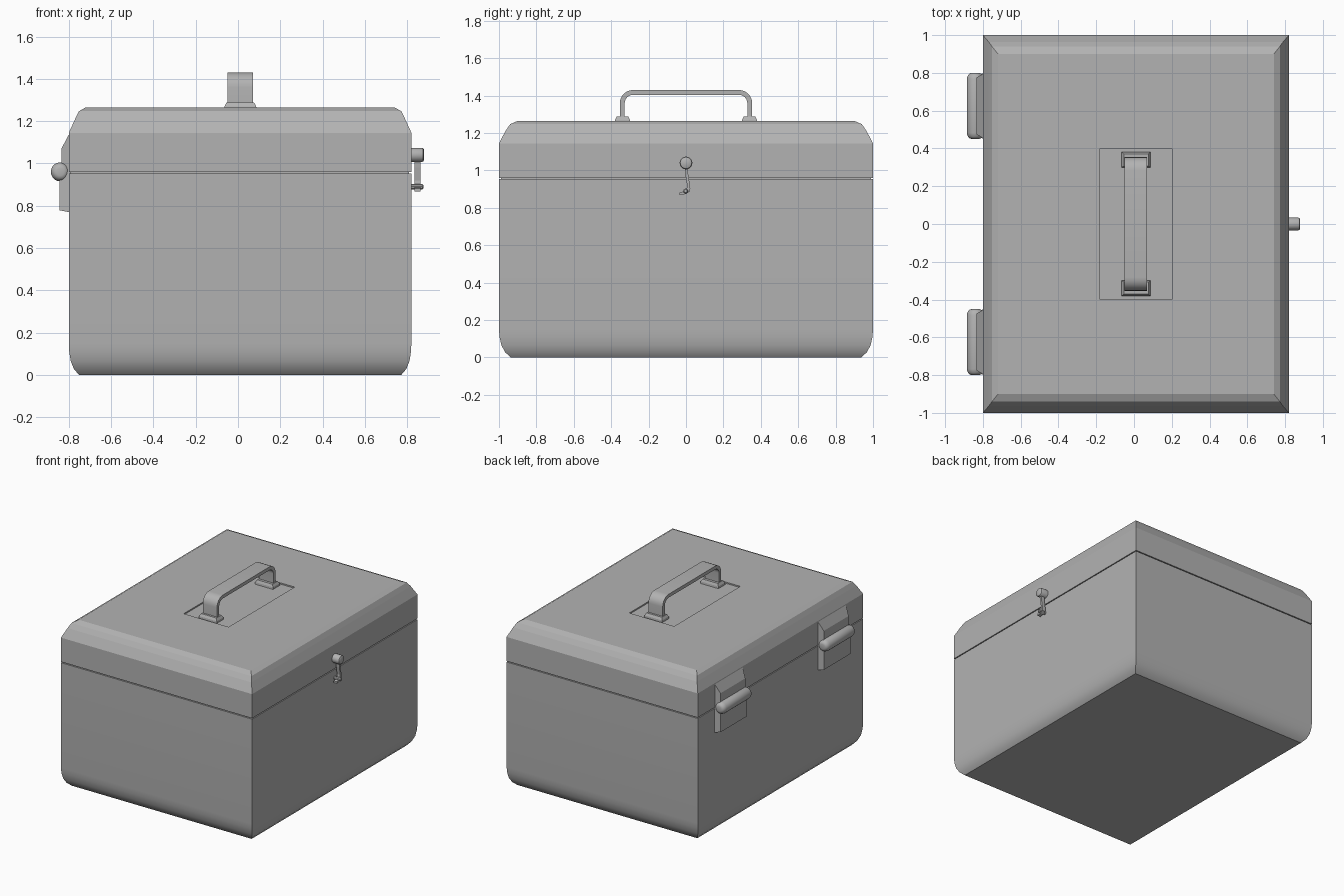
import bpy, bmesh, math

if "Cube" in bpy.data.objects:
    bpy.data.objects.remove(bpy.data.objects["Cube"])

# one mid-grey for every part
grey = bpy.data.materials.new("mid_grey")
grey.diffuse_color = (.45, .45, .45, 1)
grey.use_nodes = True
grey.node_tree.nodes["Principled BSDF"].inputs["Base Color"].default_value = grey.diffuse_color


def finish(name, bm, smooth=None):
    bmesh.ops.recalc_face_normals(bm, faces=bm.faces)
    me = bpy.data.meshes.new(name)
    bm.to_mesh(me)
    bm.free()
    me.materials.append(grey)
    ob = bpy.data.objects.new(name, me)
    bpy.context.collection.objects.link(ob)
    if smooth:
        bpy.ops.object.select_all(action='DESELECT')
        ob.select_set(True)
        bpy.context.view_layer.objects.active = ob
        bpy.ops.object.shade_smooth_by_angle(angle=math.radians(smooth))
    return ob


def loft(name, rings, smooth=None):
    """Skin a stack of point rings and cap both ends."""
    bm = bmesh.new()
    loops = [[bm.verts.new(p) for p in r] for r in rings]
    n = len(loops[0])
    for a, b in zip(loops, loops[1:]):
        for i in range(n):
            j = (i + 1) % n
            bm.faces.new((a[i], a[j], b[j], b[i]))
    bm.faces.new(loops[0][::-1])
    bm.faces.new(loops[-1])
    return finish(name, bm, smooth)


def rect(x0, x1, y0, y1, z):
    return [(x0, y0, z), (x1, y0, z), (x1, y1, z), (x0, y1, z)]


def box_ring(ix, iy, z):
    return rect(-0.80 + ix, 0.82 - ix, -1 + iy, 1 - iy, z)


def turned(name, profile, place, sides=20, smooth=35):
    """Rings of (offset, radius) along an axis; place maps (t, u, v) to xyz."""
    ang = [2 * math.pi * i / sides for i in range(sides)]
    return loft(name, [[place(t, r * math.cos(a), r * math.sin(a)) for a in ang]
                       for t, r in profile], smooth)


# box body with rounded bottom edge and an inset rim that closes the seam
loft("box_body", [box_ring(*r) for r in
     [(.048, .063, 0), (.024, .033, .028), (.009, .013, .065),
      (.002, .003, .11), (0, 0, .15), (0, 0, .953),
      (.012, .012, .953), (.012, .012, .962)]], 30)

# lid with faceted shoulder and a shallow recess for the handle
loft("lid", [box_ring(*r) for r in
     [(0, 0, .960), (0, 0, 1.145), (.031, .036, 1.213),
      (.048, .060, 1.247), (.080, .100, 1.265)]]
     + [rect(-.18, .20, -.40, .40, z) for z in (1.265, 1.255)])

# carrying handle: flat strip following a rounded arch
arc = [math.radians(15 * i) for i in range(7)]
half = [(.341, 1.275)] + [(.283 + .058 * math.cos(a), 1.359 + .058 * math.sin(a))
                          for a in arc]
path = half + [(-y, z) for y, z in half[::-1]]
rings = []
for i, (y, z) in enumerate(path):
    a, b = path[max(i - 1, 0)], path[min(i + 1, len(path) - 1)]
    dy, dz = b[0] - a[0], b[1] - a[1]
    k = .013 / math.hypot(dy, dz)
    ny, nz = -dz * k, dy * k
    rings.append([(x, y + s * ny, z + s * nz)
                  for x, s in ((-.05, 1), (.07, 1), (.07, -1), (-.05, -1))])
loft("handle", rings, 30)

for s, side in ((1, "back"), (-1, "front")):
    # handle feet
    loft(f"handle_foot_{side}",
         [rect(x0, x1, *sorted((s * y0, s * y1)), z) for x0, x1, y0, y1, z in
          [(-.066, .088, .298, .382, 1.253), (-.064, .086, .300, .380, 1.270),
           (-.054, .076, .308, .370, 1.288)]])
    # hinge leaves with sloping upper end
    loft(f"hinge_leaf_lower_{side}",
         [[(-.79, s * .45, z0), (-.79, s * .80, z0),
           (-.843, s * .785, z1), (-.843, s * .465, z1)]
          for z0, z1 in ((.768, .778), (.96, .96))])
    loft(f"hinge_leaf_upper_{side}",
         [[(-.79, s * .45, z0), (-.79, s * .80, z0),
           (-.835, s * .775, z1), (-.835, s * .475, z1)]
          for z0, z1 in ((.96, .96), (1.155, 1.07))])
    # hinge barrel
    turned(f"hinge_barrel_{side}",
           [(.45, .018), (.453, .029), (.463, .039), (.482, .045),
            (.768, .045), (.787, .039), (.797, .029), (.80, .018)],
           lambda t, u, v: (-.840 + u, s * t, .96 + v))

# latch knob
turned("latch_knob", [(.81, .034), (.868, .034), (.876, .031), (.88, .025)],
       lambda t, u, v: (t, u, 1.04 + v))
# latch arm and hooked toe
arm = [(-.008, 1.02), (-.004, .98), (.006, .92), (.003, .898), (-.014, .887),
       (-.034, .882), (-.034, .868), (.000, .874), (.020, .888), (.023, .905),
       (.018, .94), (.010, .99), (.010, 1.02)]
loft("latch_arm", [[(x, y, z) for y, z in arm] for x in (.835, .862)])
# latch pin
turned("latch_pin", [(.81, .013), (.872, .013), (.877, .008)],
       lambda t, u, v: (t, -.002 + u, .890 + v), 10)
